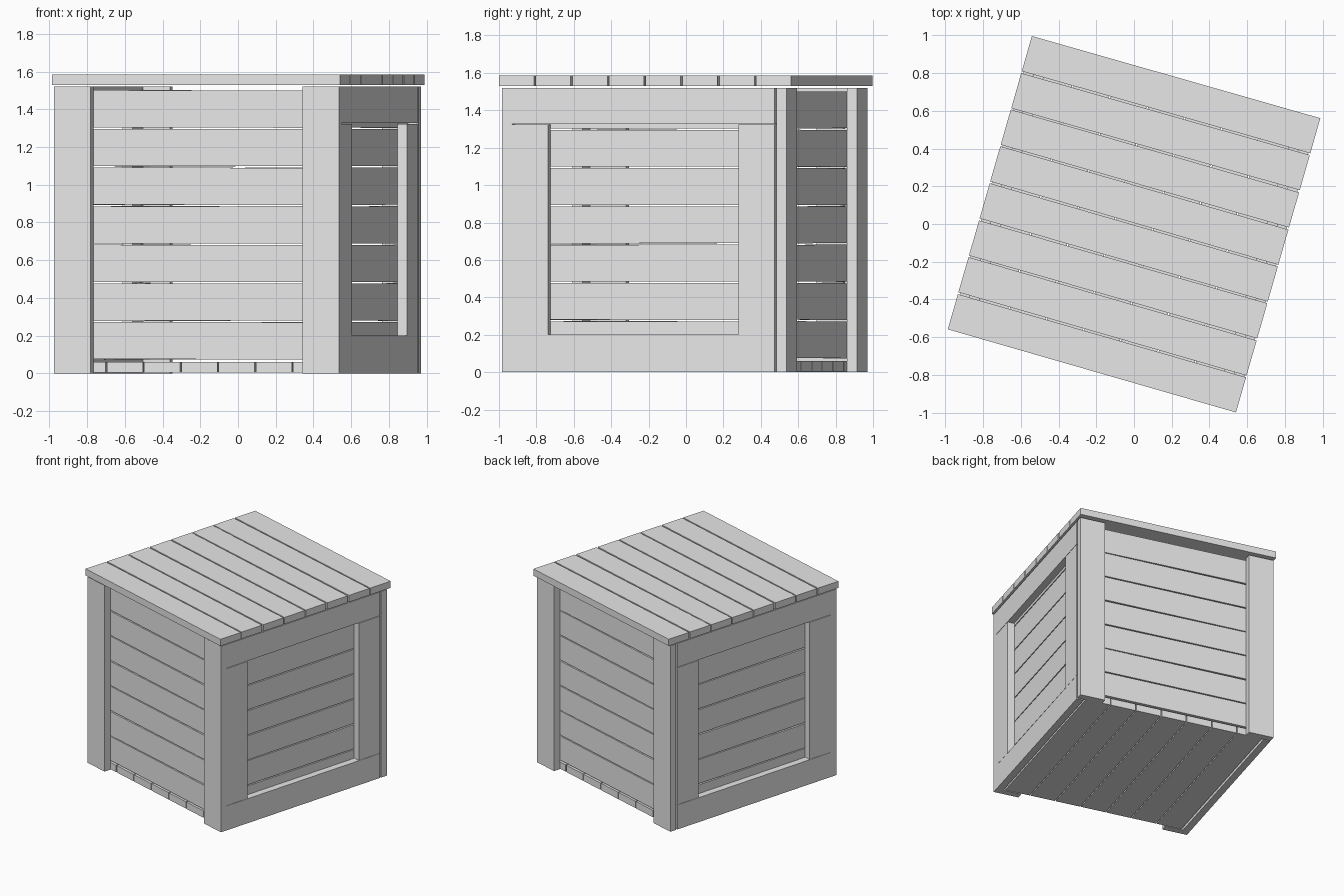
import bpy, math, random
from mathutils import Matrix

random.seed(4)
cube = bpy.data.objects.get("Cube")
if cube:
    bpy.data.objects.remove(cube, do_unlink=True)

grey = bpy.data.materials.new("plain_grey")
grey.use_nodes = True
colour = (0.8, 0.8, 0.8, 1)
grey.diffuse_color = colour
grey.node_tree.nodes["Principled BSDF"].inputs["Base Color"].default_value = colour

TURN = Matrix.Rotation(math.radians(-16), 4, 'Z')   # whole crate is turned
T = 0.055                                           # plank thickness
HX, FRONT, BACK = 0.785, -0.798, 0.784              # outer body limits
BODY_TOP, POST = 1.52, 0.2
IN_X, IN_F, IN_B = HX - T, FRONT + T, BACK - T      # planes behind the frames


def board(name, x, y, z, tilt_axis=None):
    """Plank filling the given x, y and z ranges, optionally a little crooked."""
    bpy.ops.mesh.primitive_cube_add(size=1)
    ob = bpy.context.object
    ob.name = name
    centre = Matrix.Translation([(a + b) / 2 for a, b in (x, y, z)])
    size = Matrix.Diagonal([b - a for a, b in (x, y, z)] + [1])
    tilt = Matrix.Identity(4)
    if tilt_axis:
        tilt = Matrix.Rotation(random.uniform(-1, 1) * 0.003, 4, tilt_axis)
    ob.data.transform(TURN @ centre @ tilt @ size)
    ob.data.materials.append(grey)


def split(start, end, count, gap):
    """Equal ranges separated by gaps."""
    pitch = (end - start + gap) / count
    return [(start + i * pitch, start + (i + 1) * pitch - gap) for i in range(count)]


# Lid planks
for r in split(-0.81, 0.81, 8, 0.01):
    board("lid_plank", (-0.795, 0.795), r, (1.53, 1.585), 'Z')

# Floor planks
for r in split(-0.715, 0.715, 7, 0.008):
    board("floor_plank", r, (IN_F, IN_B), (0.004, 0.06))

# Wall slats
for z in split(0.075, 1.5, 7, 0.008):
    board("front_slat", (-IN_X, IN_X), (IN_F, IN_F + T), z, 'Y')
    board("back_slat", (-IN_X, IN_X), (IN_B - T, IN_B), z, 'Y')
    board("left_slat", (IN_X - T, IN_X), (IN_F + T, IN_B - T), z, 'X')
    board("right_slat", (-IN_X, T - IN_X), (IN_F + T, IN_B - T), z, 'X')

# Corner posts and side frames, mirrored left and right
FRAME_END = IN_B - 0.012
for side, s in (("left", 1), ("right", -1)):
    post_x = sorted((s * HX, s * (HX - POST)))
    frame_x = sorted((s * HX, s * IN_X))
    board(side + "_front_post", post_x, (FRONT, IN_F), (0, BODY_TOP))
    board(side + "_back_post", post_x, (IN_B, BACK), (0, BODY_TOP))
    board(side + "_bottom_rail", frame_x, (IN_F, FRAME_END), (0, POST))
    board(side + "_top_rail", frame_x, (IN_F, FRAME_END), (1.327, BODY_TOP))
    board(side + "_front_stile", frame_x, (IN_F, IN_F + POST), (POST + 0.002, 1.323))
    board(side + "_back_stile", frame_x, (FRAME_END - POST, FRAME_END), (POST + 0.002, 1.323))
